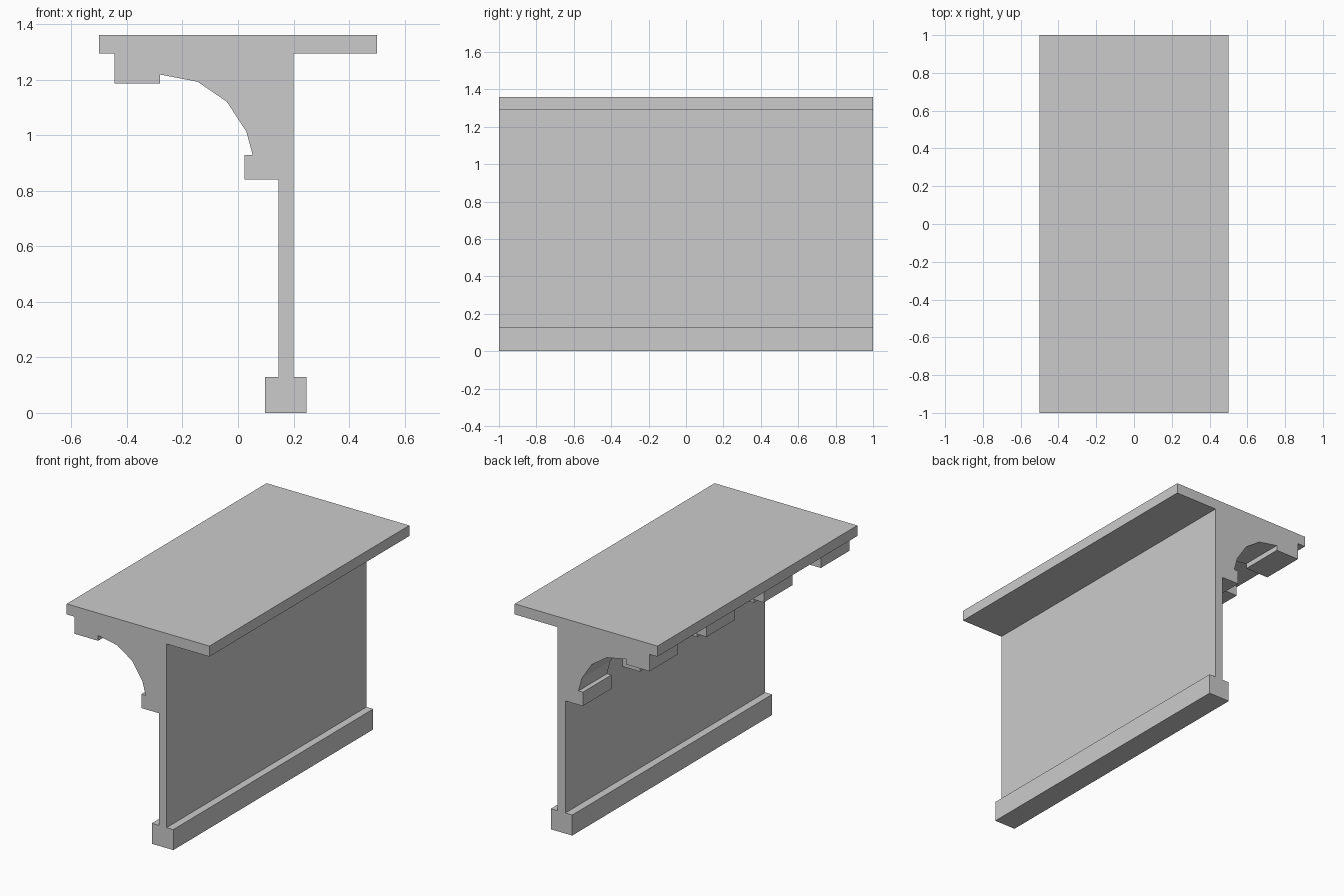
import bpy, bmesh

if "Cube" in bpy.data.objects:
    bpy.data.objects.remove(bpy.data.objects["Cube"])

def extrude_profile(name, pts, y0, y1):
    """Closed x-z profile (counter-clockwise seen from the front) extruded from y0 to y1."""
    bm = bmesh.new()
    face = bm.faces.new([bm.verts.new((x, y0, z)) for x, z in pts])
    ext = bmesh.ops.extrude_face_region(bm, geom=[face])
    verts = [v for v in ext["geom"] if isinstance(v, bmesh.types.BMVert)]
    bmesh.ops.translate(bm, vec=(0, y1 - y0, 0), verts=verts)
    bmesh.ops.recalc_face_normals(bm, faces=bm.faces)
    mesh = bpy.data.meshes.new(name)
    bm.to_mesh(mesh)
    bm.free()
    obj = bpy.data.objects.new(name, mesh)
    bpy.context.collection.objects.link(obj)
    return obj

def rect(x0, x1, z0, z1):
    return [(x0, z0), (x1, z0), (x1, z1), (x0, z1)]

# Full-length parts
extrude_profile("counter_top", rect(-0.5, 0.5, 1.293, 1.36), -1, 1)
extrude_profile("front_panel", rect(0.145, 0.2, 0.13, 1.293), -1, 1)
extrude_profile("base_rail", rect(0.097, 0.247, 0, 0.13), -1, 1)

# Curved brackets with square end blocks: 4 brackets and 3 gaps of equal width
bracket = [
    (0.145, 0.84), (0.145, 1.293), (-0.445, 1.293), (-0.445, 1.185),
    (-0.28, 1.185), (-0.28, 1.218), (-0.145, 1.192), (-0.04, 1.12),
    (0.03, 1.013), (0.053, 0.928), (0.023, 0.928), (0.023, 0.84),
]
width = 2 / 7
for i in range(4):
    y = -1 + 2 * i * width
    extrude_profile(f"bracket_{i + 1}", bracket, y, y + width)
